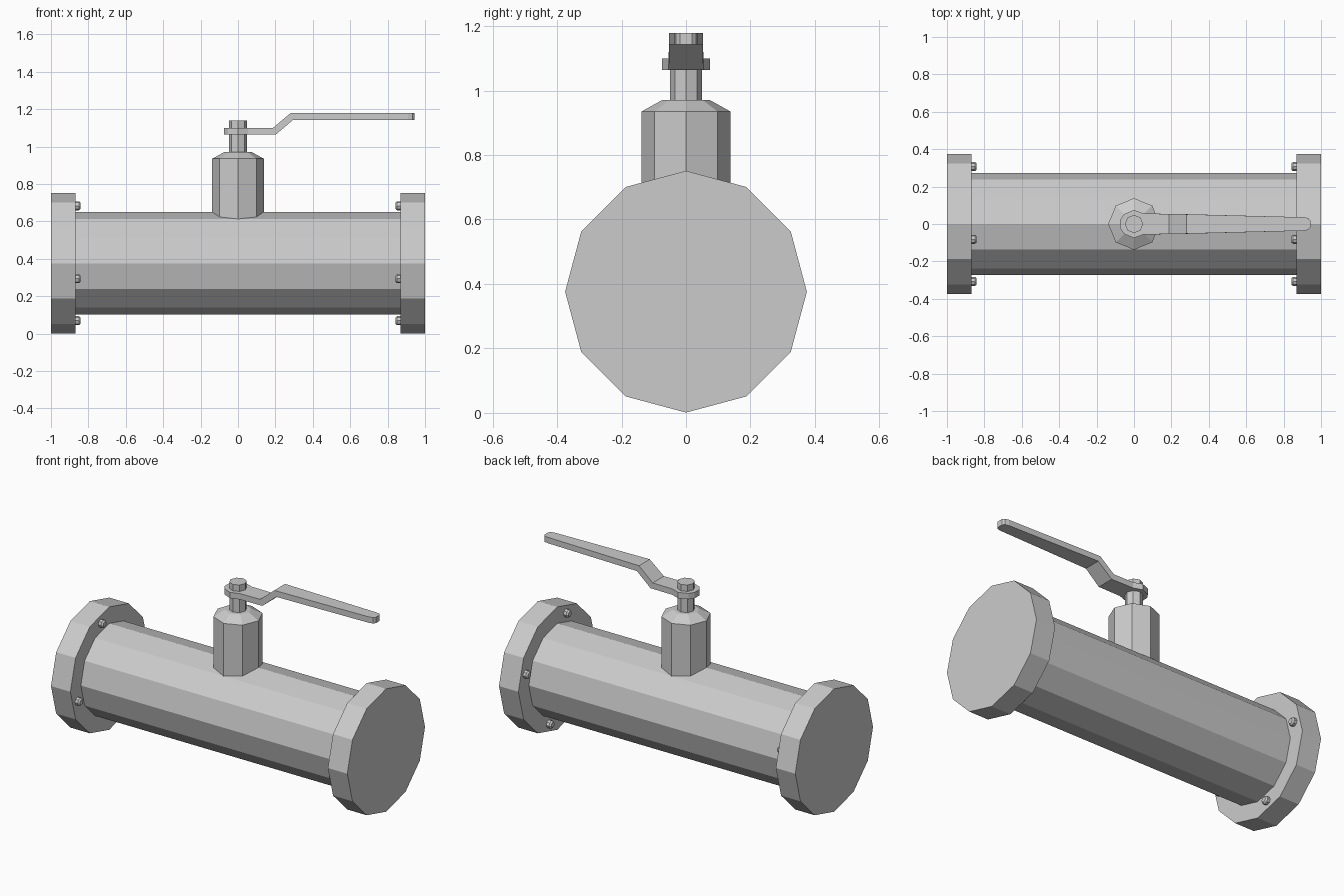
import bpy, bmesh, math
from mathutils import Matrix

if "Cube" in bpy.data.objects:
    bpy.data.objects.remove(bpy.data.objects["Cube"])

CZ = 0.376  # pipe axis height


def add_object(name, bm):
    bmesh.ops.recalc_face_normals(bm, faces=bm.faces)
    mesh = bpy.data.meshes.new(name)
    bm.to_mesh(mesh)
    bm.free()
    obj = bpy.data.objects.new(name, mesh)
    bpy.context.collection.objects.link(obj)
    return obj


def loft(bm, loops):
    """Skin equal-length point loops and cap both ends."""
    rings = [[bm.verts.new(p) for p in loop] for loop in loops]
    n = len(rings[0])
    for a, b in zip(rings, rings[1:]):
        for i in range(n):
            j = (i + 1) % n
            bm.faces.new((a[i], a[j], b[j], b[i]))
    bm.faces.new(rings[0])
    bm.faces.new(rings[-1])


def turned(name, profile, sides, matrix=Matrix()):
    """Faceted solid from (radius, height) pairs around local z."""
    bm = bmesh.new()
    loft(bm, [[(r * math.cos(2 * math.pi * i / sides),
                r * math.sin(2 * math.pi * i / sides), h) for i in range(sides)]
              for r, h in profile])
    bm.transform(matrix)
    return add_object(name, bm)


def along_x(x, y, z, sign=1):
    return Matrix.Translation((x, y, z)) @ Matrix.Rotation(sign * math.pi / 2, 4, 'Y')


# Main pipe
turned("pipe", [(0.274, -0.88), (0.274, 0.88)], 12, along_x(0, 0, CZ))

# End flanges, each with four bolts on the inner face
for side, sign in (("left", -1), ("right", 1)):
    turned(f"{side}_flange", [(0.375, 0.869), (0.375, 1.0)], 12, along_x(0, 0, CZ, sign))
    for k in range(4):
        a = math.radians(15 + 90 * k)
        turned(f"{side}_bolt_{k + 1}",
               [(0.024, -0.01), (0.024, 0.019), (0.016, 0.028)], 8,
               along_x(sign * 0.869, 0.318 * math.cos(a), CZ + 0.318 * math.sin(a), -sign))

# Bonnet and stem
turned("bonnet", [(0.138, 0.58), (0.138, 0.935), (0.073, 0.971)], 8)
turned("stem", [(0.049, 0.95), (0.049, 1.139)], 8)

# Cranked lever handle: (bottom x, top x, half width, bottom z)
LOW, HIGH, THICK = 1.064, 1.143, 0.036
stations = [(-0.074, -0.074, 0.022, LOW), (-0.053, -0.053, 0.053, LOW),
            (0, 0, 0.075, LOW), (0.053, 0.053, 0.056, LOW),
            (0.202, 0.187, 0.054, LOW), (0.295, 0.281, 0.052, HIGH),
            (0.91, 0.91, 0.036, HIGH), (0.932, 0.932, 0.031, HIGH),
            (0.943, 0.943, 0.018, HIGH)]
bm = bmesh.new()
loft(bm, [[(xb, -w, z), (xb, w, z), (xt, w, z + THICK), (xt, -w, z + THICK)]
          for xb, xt, w, z in stations])
add_object("lever_handle", bm)
